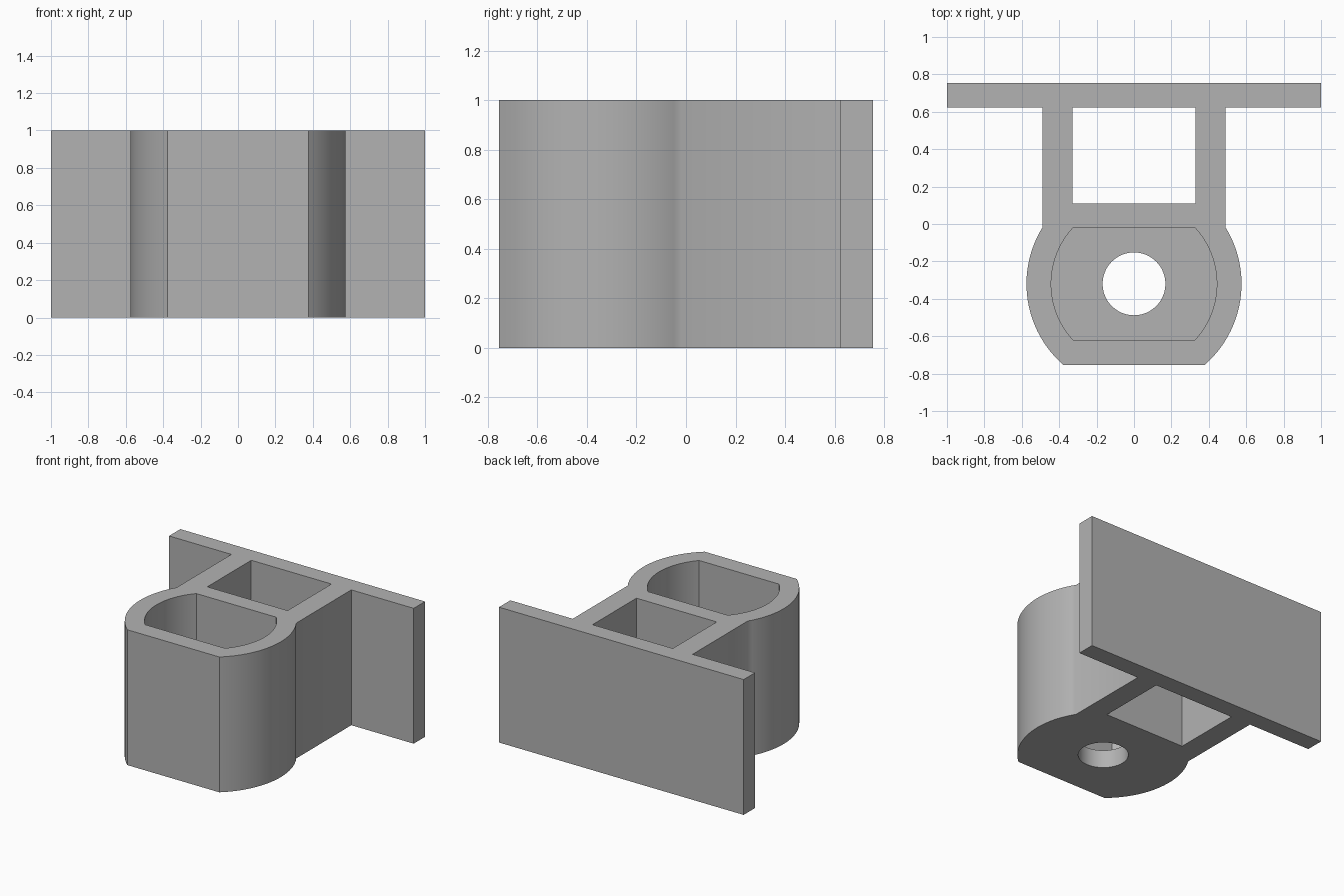
import bpy
import bmesh
from math import asin, cos, sin, pi, radians

if "Cube" in bpy.data.objects:
    bpy.data.objects.remove(bpy.data.objects["Cube"], do_unlink=True)

HEIGHT = 1.0
WALL = 0.132
CENTRE_Y = -0.32
BACK, FRONT = 0.755, -0.755
ARM_OUT, ARM_IN = 0.49, 0.328
R_OUT, R_IN, R_HOLE = 0.575, 0.443, 0.168
WEB_BACK, WEB_FRONT = 0.11, -0.02

grey = bpy.data.materials.new("plain grey")
grey.use_nodes = True
colour = (0.45, 0.45, 0.45, 1)
grey.diffuse_color = colour
grey.node_tree.nodes["Principled BSDF"].inputs["Base Color"].default_value = colour


def arc(radius, start, end, steps=24):
    """Points of an arc about the socket centre."""
    angles = [start + (end - start) * i / steps for i in range(steps + 1)]
    return [(radius * cos(a), CENTRE_Y + radius * sin(a)) for a in angles]


def mirrored(half):
    """Close a right-hand half outline by mirroring it across x = 0."""
    return half + [(-x, y) for x, y in reversed(half)]


def prism(name, outline, z0, z1):
    bm = bmesh.new()
    base = bm.faces.new([bm.verts.new((x, y, z0)) for x, y in outline])
    top = bmesh.ops.extrude_face_region(bm, geom=[base])["geom"]
    verts = [v for v in top if isinstance(v, bmesh.types.BMVert)]
    bmesh.ops.translate(bm, verts=verts, vec=(0, 0, z1 - z0))
    bmesh.ops.recalc_face_normals(bm, faces=bm.faces)
    mesh = bpy.data.meshes.new(name)
    bm.to_mesh(mesh)
    bm.free()
    mesh.materials.append(grey)
    obj = bpy.data.objects.new(name, mesh)
    bpy.context.collection.objects.link(obj)
    return obj


# Outer body: flat-fronted round socket, two arms and the back plate
low = asin((FRONT - CENTRE_Y) / R_OUT)
high = asin(((R_OUT ** 2 - ARM_OUT ** 2) ** 0.5) / R_OUT)
plate_front = BACK - WALL
body = prism("mounting_bracket", mirrored(
    arc(R_OUT, low, high)
    + [(ARM_OUT, plate_front), (1, plate_front), (1, BACK)]), 0, HEIGHT)

# Cutters: blind socket pocket, round floor hole, square opening
half = asin((WEB_FRONT - CENTRE_Y) / R_IN)
cutters = [
    prism("socket_pocket", mirrored(arc(R_IN, -half, half)), WALL, HEIGHT + 0.2),
    prism("floor_hole", arc(R_HOLE, 0, 2 * pi, 48)[:-1], -0.2, WALL + 0.2),
    prism("square_opening", mirrored([(ARM_IN, WEB_BACK), (ARM_IN, plate_front)]),
          -0.2, HEIGHT + 0.2),
]

bpy.ops.object.select_all(action='DESELECT')
body.select_set(True)
bpy.context.view_layer.objects.active = body
for cutter in cutters:
    cutter.hide_render = True
    cut = body.modifiers.new(cutter.name, 'BOOLEAN')
    cut.operation = 'DIFFERENCE'
    cut.solver = 'EXACT'
    cut.object = cutter
    bpy.ops.object.modifier_apply(modifier=cut.name)
    bpy.data.objects.remove(cutter, do_unlink=True)

# Smooth round walls, crisp corners
bpy.ops.object.shade_smooth_by_angle(angle=radians(36))
